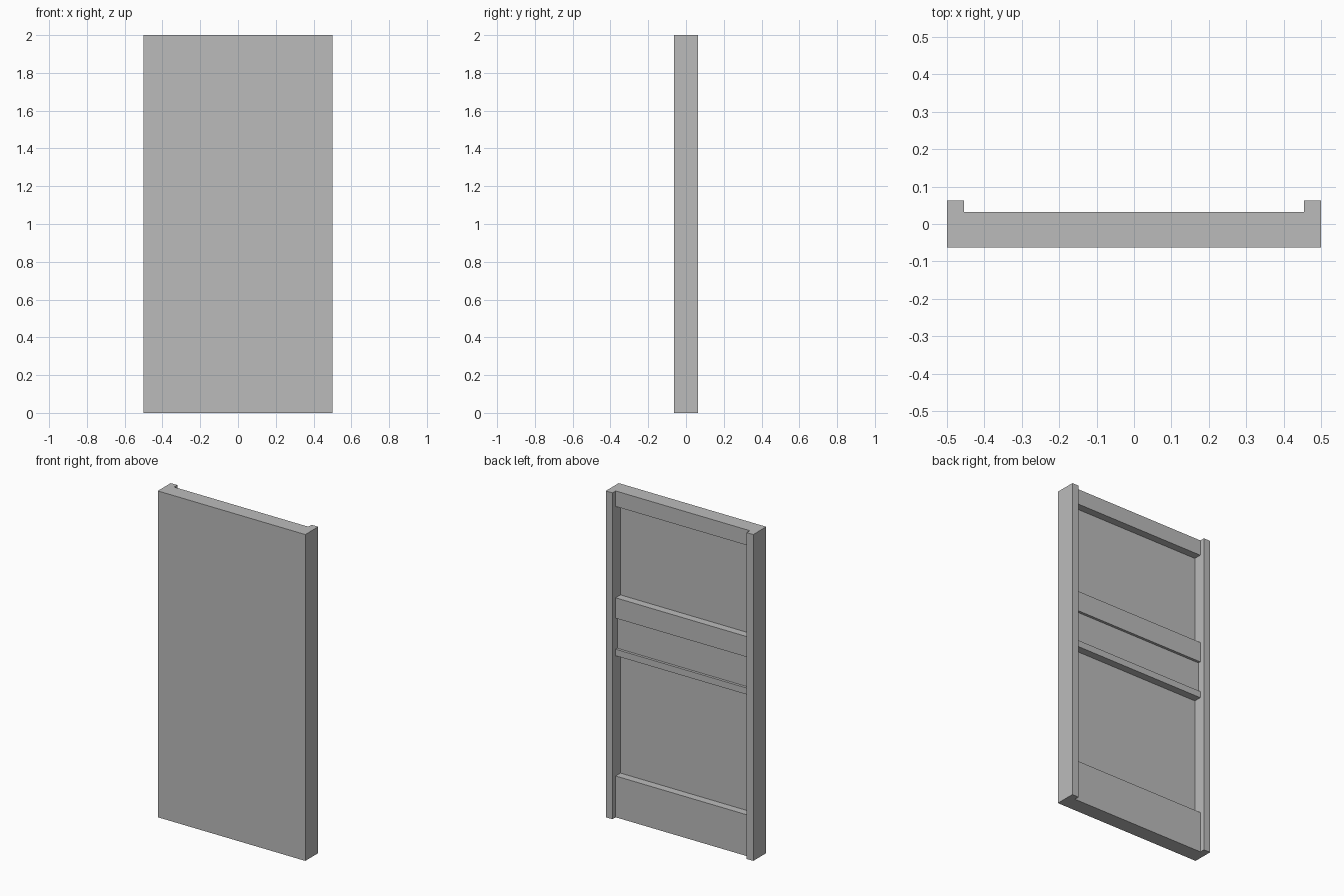
import bpy
import bmesh

cube = bpy.data.objects.get("Cube")
if cube:
    bpy.data.objects.remove(cube, do_unlink=True)

WIDTH, HEIGHT, HALF_DEPTH = 1.0, 2.0, 0.0625
STILE = 0.045                                   # width of the side stiles
RAIL, LOCK_PANEL, PANEL = 0.0315, 0.0156, -0.0156   # back surface of each level

grey = bpy.data.materials.new("plain grey")
grey.use_nodes = True
colour = (0.5, 0.5, 0.5, 1)
grey.diffuse_color = colour
grey.node_tree.nodes["Principled BSDF"].inputs["Base Color"].default_value = colour


def extrude_x(name, profile, half_width):
    """Solid made by extruding a (y, z) outline along x."""
    bm = bmesh.new()
    face = bm.faces.new([bm.verts.new((-half_width, y, z)) for y, z in profile])
    out = bmesh.ops.extrude_face_region(bm, geom=[face])
    moved = [v for v in out["geom"] if isinstance(v, bmesh.types.BMVert)]
    bmesh.ops.translate(bm, verts=moved, vec=(2 * half_width, 0, 0))
    bmesh.ops.recalc_face_normals(bm, faces=bm.faces)
    mesh = bpy.data.meshes.new(name)
    bm.to_mesh(mesh)
    bm.free()
    mesh.materials.append(grey)
    obj = bpy.data.objects.new(name, mesh)
    bpy.context.collection.objects.link(obj)
    return obj


# Door slab with a seamless front
d = HALF_DEPTH
door = extrude_x("door_slab", [(-d, 0), (d, 0), (d, HEIGHT), (-d, HEIGHT)], WIDTH / 2)

# Back recess between the stiles: rails and panels as (bottom, top, depth level)
bands = [
    (-0.1, 0.253, RAIL),          # bottom rail
    (0.253, 0.99, PANEL),         # lower panel
    (0.99, 1.03, RAIL),           # narrow middle rail
    (1.03, 1.22, LOCK_PANEL),     # shallow middle panel
    (1.22, 1.345, RAIL),          # upper middle rail
    (1.345, 1.905, PANEL),        # upper panel
    (1.905, 2.1, RAIL),           # top rail
]
steps = [(y, z) for low, high, y in bands for z in (low, high)]
cutter = extrude_x("recess_cutter", [(0.2, -0.1)] + steps + [(0.2, 2.1)],
                   WIDTH / 2 - STILE)
cutter.hide_render = True

# Cut the recess, keep the finished mesh and drop the cutter
mod = door.modifiers.new("back recess", 'BOOLEAN')
mod.operation = 'DIFFERENCE'
mod.solver = 'EXACT'
mod.object = cutter
bpy.context.view_layer.update()
graph = bpy.context.evaluated_depsgraph_get()
finished = bpy.data.meshes.new_from_object(door.evaluated_get(graph))
door.modifiers.clear()
door.data = finished
bpy.data.objects.remove(cutter, do_unlink=True)
